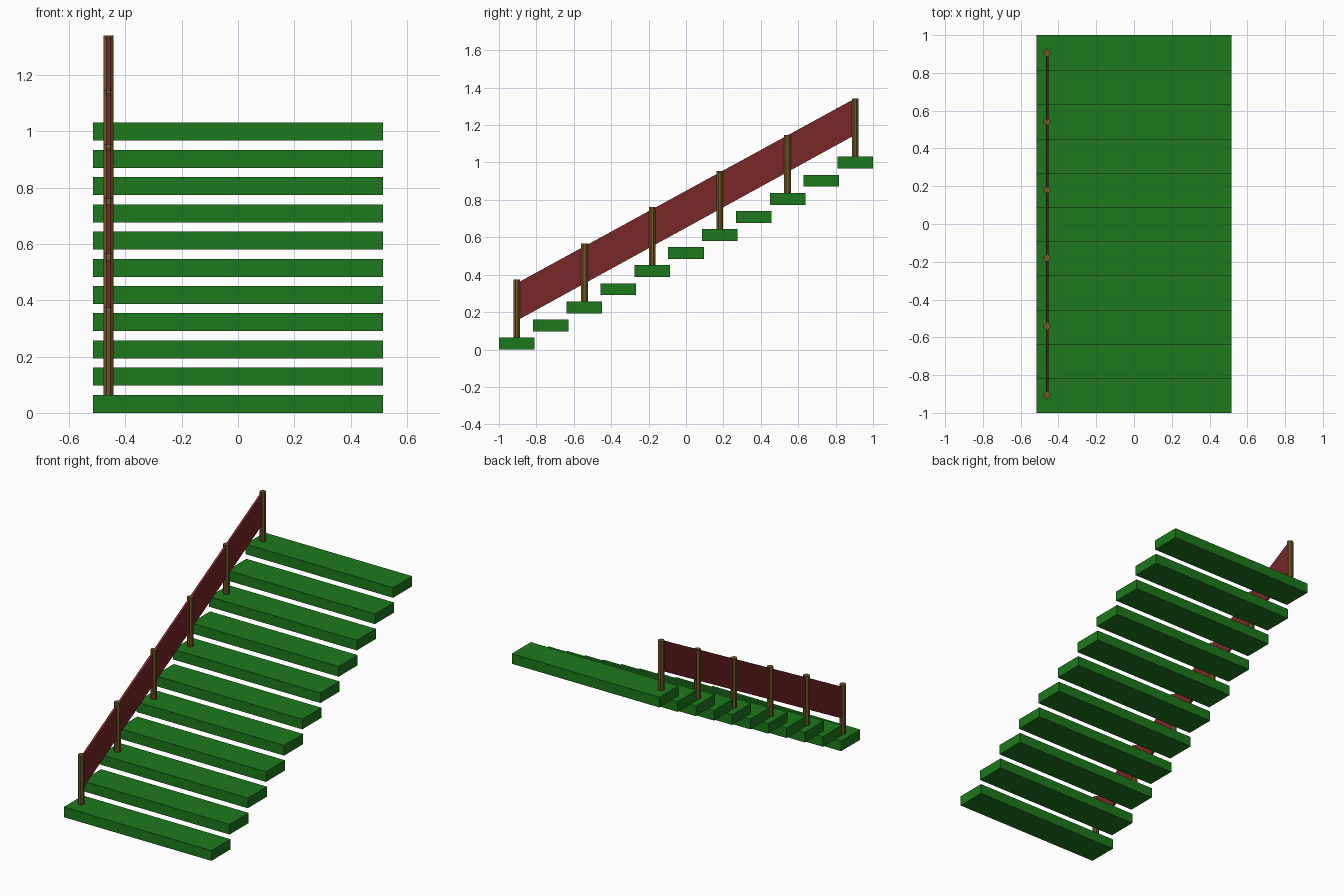
import bpy, bmesh, math
from mathutils import Matrix

if "Cube" in bpy.data.objects:
    bpy.data.objects.remove(bpy.data.objects["Cube"])

N = 11
DY, DZ = 0.181, 0.0967          # run and rise per tread
TREAD = (1.03, 0.19, 0.064)     # width, depth, thickness
POST_X, POST_H, POST_W = -0.46, 0.31, 0.036


def material(name, rgb):
    m = bpy.data.materials.new(name)
    m.diffuse_color = (*rgb, 1)
    m.use_nodes = True
    m.node_tree.nodes["Principled BSDF"].inputs["Base Color"].default_value = m.diffuse_color
    return m


def add_object(name, bm, mat):
    mesh = bpy.data.meshes.new(name)
    bmesh.ops.recalc_face_normals(bm, faces=bm.faces)
    bm.to_mesh(mesh)
    bm.free()
    mesh.materials.append(mat)
    obj = bpy.data.objects.new(name, mesh)
    bpy.context.collection.objects.link(obj)
    return obj


green = material("green_tread", (0.012, 0.19, 0.012))
brown = material("brown_post", (0.17, 0.09, 0.02))
red = material("red_panel", (0.19, 0.02, 0.022))

for i in range(N):
    y, z = (i - (N - 1) / 2) * DY, i * DZ
    # floating tread
    bm = bmesh.new()
    bmesh.ops.create_cube(bm, size=1, matrix=Matrix.Translation((0, y, z + TREAD[2] / 2))
                          @ Matrix.Diagonal((*TREAD, 1)))
    add_object(f"tread_{i + 1}", bm, green)
    # octagonal post on every second tread
    if i % 2 == 0:
        bm = bmesh.new()
        r = POST_W / 2 / math.cos(math.pi / 8)
        bmesh.ops.create_cone(bm, cap_ends=True, segments=8, radius1=r, radius2=r, depth=POST_H,
                              matrix=Matrix.Translation((POST_X, y, z + TREAD[2] + POST_H / 2))
                              @ Matrix.Rotation(math.pi / 8, 4, 'Z'))
        add_object(f"railing_post_{i // 2 + 1}", bm, brown)

# sloping railing panel: side profile extruded across its thickness
bm = bmesh.new()
profile = [(-0.9, 0.157), (0.9, 1.145), (0.9, 1.34), (-0.9, 0.357)]
face = bm.faces.new([bm.verts.new((POST_X - 0.007, y, z)) for y, z in profile])
ext = bmesh.ops.extrude_face_region(bm, geom=[face])
bmesh.ops.translate(bm, vec=(0.014, 0, 0),
                    verts=[v for v in ext["geom"] if isinstance(v, bmesh.types.BMVert)])
add_object("railing_panel", bm, red)
